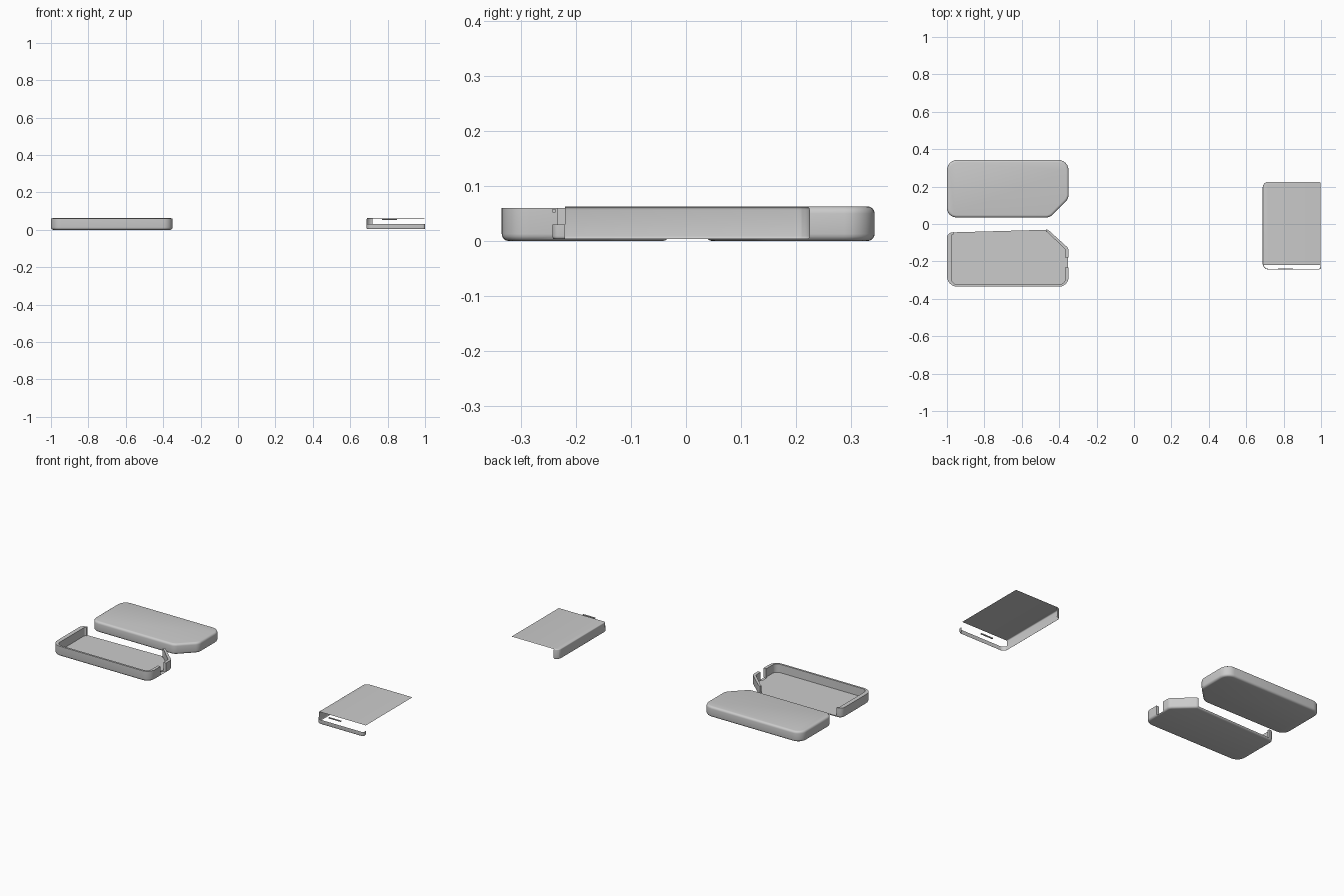
import bpy, bmesh
from math import sin, cos, pi
from mathutils import Vector

if "Cube" in bpy.data.objects:
    bpy.data.objects.remove(bpy.data.objects["Cube"], do_unlink=True)


def rounded(corners, steps=6):
    """Round each (x, y, radius) corner of a counter-clockwise outline."""
    pts = []
    for i, (x, y, r) in enumerate(corners):
        p = Vector((x, y))
        a = (Vector(corners[i - 1][:2]) - p).normalized()
        b = (Vector(corners[(i + 1) % len(corners)][:2]) - p).normalized()
        half = a.angle(b) / 2
        mid = (a + b).normalized()
        dist = r / sin(half)
        centre = p + mid * dist
        sweep = pi / 2 - half
        side = Vector((-mid.y, mid.x))
        if side.dot(a) < 0:
            side = -side
        for k in range(steps + 1):
            t = sweep * (1 - 2 * k / steps)
            pts.append(centre - mid * r * cos(t) + side * r * sin(t))
    return pts


def slab_mesh(outline, z0, z1, bevel=0.0):
    bm = bmesh.new()
    base = bm.faces.new([bm.verts.new((p.x, p.y, z0)) for p in outline])
    top = bmesh.ops.extrude_face_region(bm, geom=[base])["geom"]
    bmesh.ops.translate(bm, verts=[v for v in top if isinstance(v, bmesh.types.BMVert)],
                        vec=(0, 0, z1 - z0))
    bmesh.ops.recalc_face_normals(bm, faces=bm.faces[:])
    if bevel:
        rims = [e for e in bm.edges if abs(e.verts[0].co.z - e.verts[1].co.z) < 1e-6]
        bmesh.ops.bevel(bm, geom=rims, offset=bevel, segments=4, profile=0.5,
                        affect='EDGES', clamp_overlap=True)
    return bm


def add_object(name, bm):
    mesh = bpy.data.meshes.new(name)
    bm.to_mesh(mesh)
    bm.free()
    obj = bpy.data.objects.new(name, mesh)
    bpy.context.collection.objects.link(obj)
    return obj


def smooth(obj):
    bpy.ops.object.select_all(action='DESELECT')
    obj.select_set(True)
    bpy.context.view_layer.objects.active = obj
    bpy.ops.object.shade_smooth_by_angle(angle=0.6)


def cut(obj, bm):
    """Subtract a shape and keep only the finished mesh."""
    cutter = add_object("cutter", bm)
    cutter.hide_render = True
    mod = obj.modifiers.new("cut", 'BOOLEAN')
    mod.operation, mod.solver, mod.object = 'DIFFERENCE', 'EXACT', cutter
    bpy.ops.object.select_all(action='DESELECT')
    bpy.context.view_layer.objects.active = obj
    bpy.ops.object.modifier_apply(modifier=mod.name)
    bpy.data.objects.remove(cutter, do_unlink=True)


def box(x0, x1, y0, y1, z0, z1):
    return slab_mesh([Vector(p) for p in ((x0, y0), (x1, y0), (x1, y1), (x0, y1))], z0, z1)


LEFT, RIGHT, HEIGHT = -1.0, -0.35, 0.063

# Closed case with one clipped corner
case_outline = rounded([(LEFT, 0.035, 0.05), (-0.45, 0.035, 0.05), (RIGHT, 0.135, 0.05),
                        (RIGHT, 0.343, 0.055), (LEFT, 0.343, 0.055)])
smooth(add_object("closed_case", slab_mesh(case_outline, 0.0, HEIGHT, 0.013)))

# Open tray, hollowed out, with its long back side and a port cut away
tray_outline = rounded([(LEFT, -0.335, 0.055), (RIGHT, -0.335, 0.05), (RIGHT, -0.13, 0.03),
                        (-0.46, -0.03, 0.02), (LEFT, -0.045, 0.03)])
tray = add_object("open_tray", slab_mesh(tray_outline, 0.0, 0.073, 0.013))
cut(tray, box(-1.1, -0.2, -0.5, 0.0, 0.06, 0.1))
hollow = rounded([(-0.975, -0.323, 0.03), (-0.368, -0.323, 0.03), (-0.368, -0.135, 0.02),
                  (-0.465, -0.042, 0.01), (-0.975, -0.055, 0.01)])
cut(tray, slab_mesh(hollow, 0.010, 0.1))
cut(tray, box(-0.965, -0.47, -0.07, 0.0, 0.010, 0.1))
cut(tray, box(-0.375, -0.3, -0.233, -0.18, 0.004, 0.1))
smooth(tray)

# Thin cover: top sheet, one rounded side wall and a low front lip
X0, X1, Y0, Y1, LIP_Y, LIP_Z = 0.688, 1.0, -0.243, 0.225, -0.22, 0.03
cover = slab_mesh(rounded([(X0, Y0, 0.03), (X1, Y0, 0.012), (X1, Y1, 0.006), (X0, Y1, 0.03)]),
                  0.003, HEIGHT, 0.01)
for co, no in (((0, LIP_Y, 0), (0, 1, 0)), ((0, 0, LIP_Z), (0, 0, 1)),
               ((0.715, 0, 0), (1, 0, 0)), ((0, 0.21, 0), (0, 1, 0))):
    bmesh.ops.bisect_plane(cover, geom=cover.verts[:] + cover.edges[:] + cover.faces[:],
                           plane_co=co, plane_no=no)


def is_open(face):
    c, n = face.calc_center_median(), face.normal
    front_gap = c.y < LIP_Y and c.z > LIP_Z
    underside = n.z < -0.95
    far_sides = c.x > 0.72 and c.y > LIP_Y and n.z < 0.6
    return front_gap or underside or far_sides


bmesh.ops.delete(cover, geom=[f for f in cover.faces if is_open(f)], context='FACES')
smooth(add_object("thin_cover", cover))

# Small slot bar floating above the lip
add_object("slot_bar", box(0.77, 0.85, -0.243, -0.237, 0.052, 0.058))
